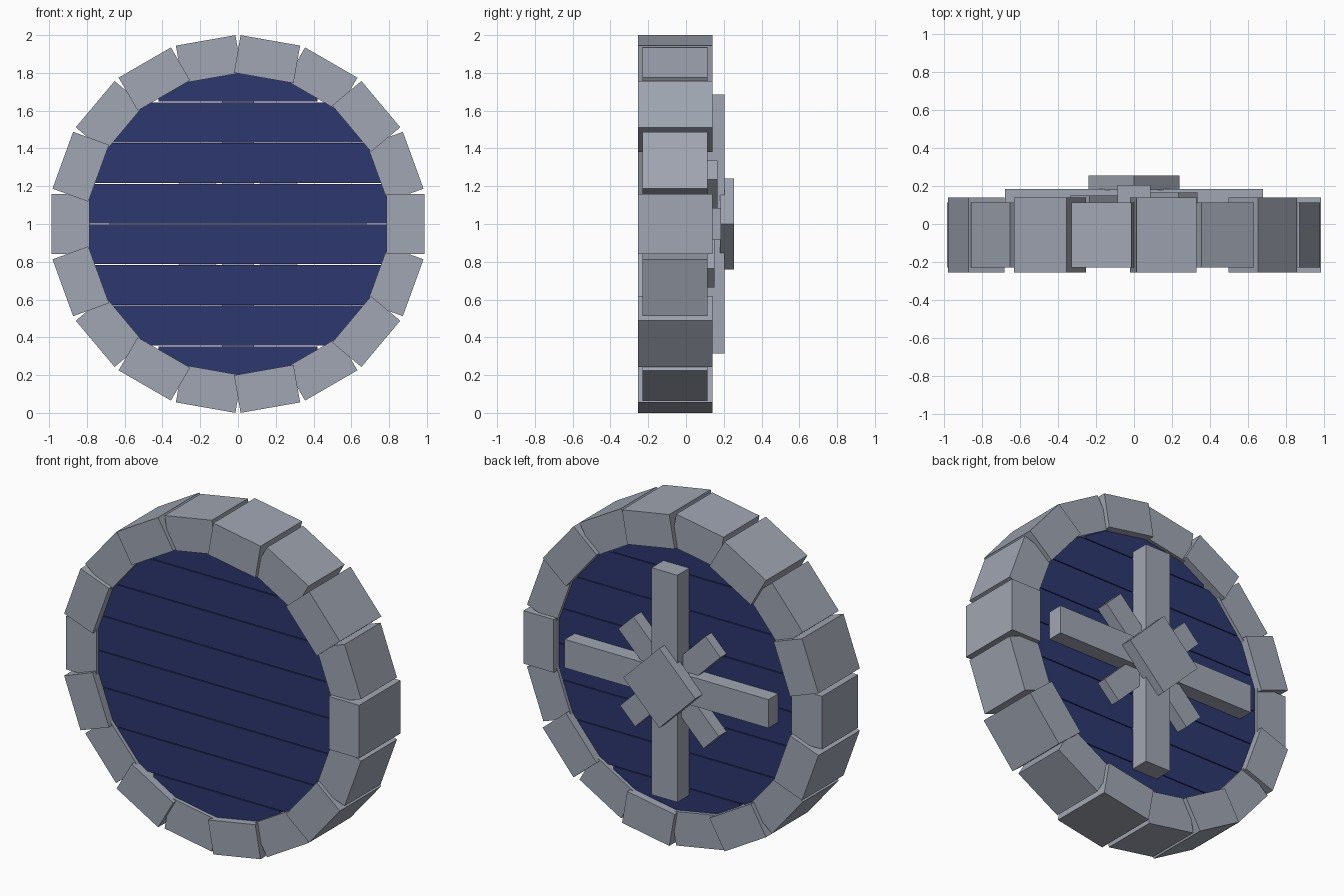
import bpy
import math
from mathutils import Matrix, Vector

if "Cube" in bpy.data.objects:
    bpy.data.objects.remove(bpy.data.objects["Cube"], do_unlink=True)


def make_material(name, rgb):
    mat = bpy.data.materials.new(name)
    mat.use_nodes = True
    mat.diffuse_color = (*rgb, 1)
    mat.node_tree.nodes["Principled BSDF"].inputs["Base Color"].default_value = (*rgb, 1)
    return mat


stone = make_material("blue grey", (0.35, 0.38, 0.445))
blue = make_material("dark blue", (0.027, 0.039, 0.162))

CENTRE_Z = 1.0


def box(name, mat, size_x, size_z, y0, y1, offset=(0, 0), angle=0):
    """Box with depth y0..y1, shifted by offset (x, z), then turned about the hub."""
    bpy.ops.mesh.primitive_cube_add(size=1)
    obj = bpy.context.object
    obj.name = name
    local = Matrix.Translation((offset[0], (y0 + y1) / 2, offset[1])) @ \
        Matrix.Diagonal((size_x, y1 - y0, size_z, 1))
    turn = Matrix.Rotation(-math.radians(angle), 4, 'Y')
    obj.data.transform(Matrix.Translation((0, 0, CENTRE_Z)) @ turn @ local)
    obj.data.materials.append(mat)
    return obj


# Rim: 18 blocks, alternately deep and shallow
R_IN, R_OUT, BLOCK_LEN = 0.785, 0.987, 0.32
for k in range(18):
    y0, y1 = (-0.255, 0.14) if k % 2 == 0 else (-0.23, 0.113)
    box(f"rim_block_{k + 1}", stone, R_OUT - R_IN, BLOCK_LEN, y0, y1,
        ((R_IN + R_OUT) / 2, 0), k * 20)

# Panel: eight horizontal planks, cut to the circle
PITCH, GAP = 0.215, 0.005
for i in range(8):
    z = (i - 3.5) * PITCH
    half = math.sqrt(0.862 ** 2 - z * z)
    box(f"plank_{i + 1}", blue, 2 * half, PITCH - GAP, -0.207, 0.092, (0, z))

# Back braces: long cross, short diagonals and the square hub plate
box("vertical_brace", stone, 0.172, 1.37, 0.05, 0.205)
box("horizontal_brace", stone, 1.36, 0.172, 0.05, 0.185)
box("diagonal_brace_rising", stone, 0.806, 0.142, 0.05, 0.167, angle=45)
box("diagonal_brace_falling", stone, 0.806, 0.142, 0.05, 0.15, angle=-45)
box("hub_plate", stone, 0.34, 0.34, 0.18, 0.255, angle=45)
